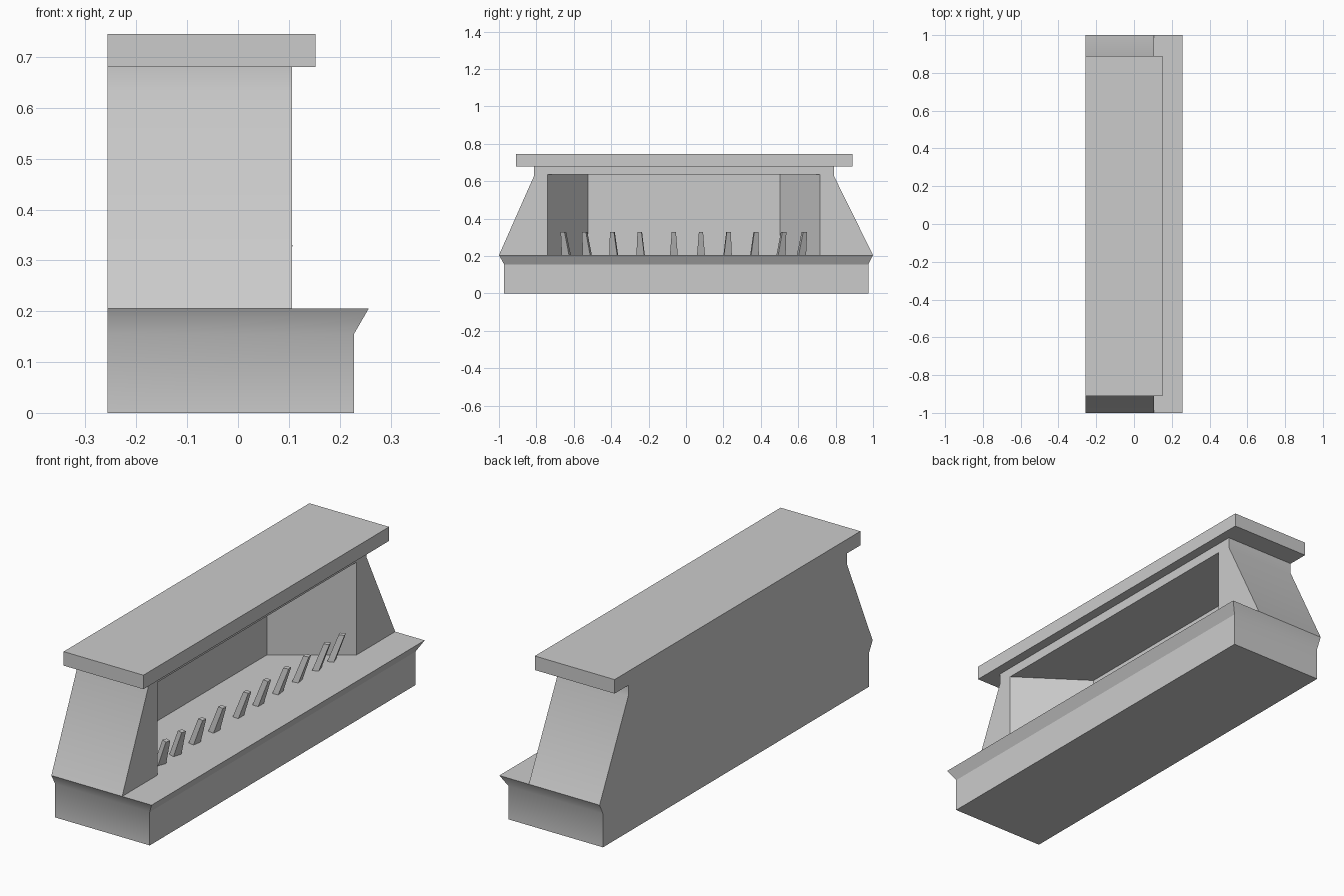
import bpy, math
from mathutils import Matrix, Vector

if "Cube" in bpy.data.objects:
    bpy.data.objects.remove(bpy.data.objects["Cube"])

stone = bpy.data.materials.new("grey_stone")
stone.diffuse_color = (0.6, 0.6, 0.6, 1)
stone.use_nodes = True
stone.node_tree.nodes["Principled BSDF"].inputs["Base Color"].default_value = stone.diffuse_color


def make(name, verts, faces):
    me = bpy.data.meshes.new(name)
    me.from_pydata(verts, [], faces)
    me.materials.append(stone)
    ob = bpy.data.objects.new(name, me)
    bpy.context.collection.objects.link(ob)
    return ob


def loft(name, rings):
    """Closed solid through rings of equal point count, counter-clockwise seen from the last ring."""
    n = len(rings[0])
    verts = [p for r in rings for p in r]
    faces = [tuple(reversed(range(n))), tuple(range(len(verts) - n, len(verts)))]
    for k in range(len(rings) - 1):
        for i in range(n):
            a, b = k * n + i, k * n + (i + 1) % n
            faces.append((a, b, b + n, a + n))
    return make(name, verts, faces)


def rect(x0, x1, y0, y1, z):
    return [(x0, y0, z), (x1, y0, z), (x1, y1, z), (x0, y1, z)]


def smooth(ob):
    bpy.ops.object.select_all(action='DESELECT')
    ob.select_set(True)
    bpy.context.view_layer.objects.active = ob
    bpy.ops.object.shade_smooth_by_angle(angle=math.radians(30))


BACK, FRONT = -0.257, 0.106

# hearth base with flared lip, flush at the back
base = loft("hearth_base", [rect(BACK, 0.228, -0.972, 0.975, 0),
                            rect(BACK, 0.228, -0.972, 0.975, 0.155),
                            rect(BACK, 0.257, -1, 1, 0.205)])
smooth(base)

# sloped surround
body = loft("surround", [rect(BACK, FRONT, -1, 1, 0.205),
                         rect(BACK, FRONT, -0.812, 0.79, 0.63),
                         rect(BACK, FRONT, -0.812, 0.79, 0.68)])

# firebox opening, narrowing towards the back; the cutter runs past the front and the bottom
deep, over = -0.203, 0.05
k = over / (FRONT - deep)
y0, y1 = -0.74 - 0.215 * k, 0.717 + 0.215 * k
plan = [(deep, -0.525), (FRONT + over, y0), (FRONT + over, y1), (deep, 0.502)]
cutter = loft("firebox_cutter", [[(x, y, z) for x, y in plan] for z in (0.1, 0.635)])
cutter.hide_render = True
cutter.hide_viewport = False
mod = body.modifiers.new("firebox", 'BOOLEAN')
mod.operation = 'DIFFERENCE'
mod.solver = 'EXACT'
mod.object = cutter
bpy.context.view_layer.objects.active = body
body.select_set(True)
bpy.ops.object.modifier_apply(modifier=mod.name)
bpy.data.objects.remove(cutter)
smooth(body)

# mantel slab
loft("mantel", [rect(BACK, 0.152, -0.91, 0.89, z) for z in (0.68, 0.745)])

# tapered grate bars leaning forward, the outer ones turned outwards
bars = [(-0.648, -20), (-0.535, -18), (-0.39, -10), (-0.245, -6), (-0.065, 0),
        (0.08, 0), (0.225, 6), (0.37, 10), (0.515, 18), (0.625, 20)]
for i, (y, turn) in enumerate(bars):
    m = Matrix.Translation((0.07, y, 0)) @ Matrix.Rotation(math.radians(turn), 4, 'Z')
    rings = [rect(-0.037, -0.008, -0.021, 0.021, 0.205),
             rect(0.01, 0.036, -0.011, 0.011, 0.33)]
    loft(f"grate_bar_{i + 1}", [[tuple(m @ Vector(p)) for p in r] for r in rings])
